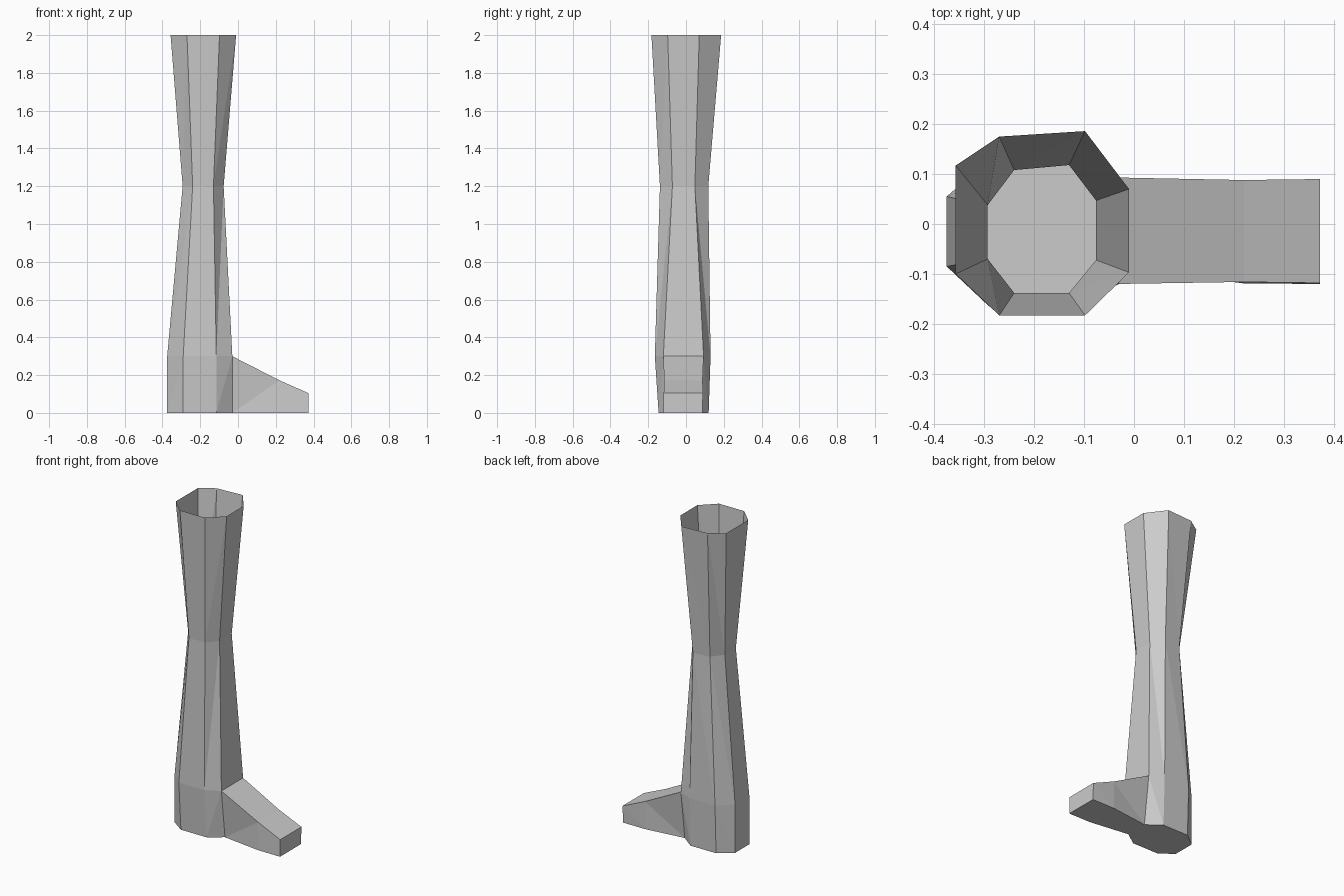
import bpy, bmesh

if "Cube" in bpy.data.objects:
    bpy.data.objects.remove(bpy.data.objects["Cube"])

bm = bmesh.new()


def ring(z, pts):
    return [bm.verts.new((x, y, z)) for x, y in pts]


def quad(a, b, c, d):
    # quad split along the a-c diagonal
    bm.faces.new((a, b, c))
    bm.faces.new((a, c, d))


def octagon(xs, ys):
    # xs: heel to shin columns; ys: back and front values, from shin around to shin
    x0, x1, x2, x3 = xs
    return list(zip((x3, x2, x1, x0, x0, x1, x2, x3), ys))


# Leg rings: sole, ankle, waist and open top
rings = [
    ring(0.0, octagon((-.375, -.29, -.115, -.03), (.055, .12, .12, .055, -.085, -.145, -.145, -.085))),
    ring(0.3, octagon((-.375, -.29, -.115, -.03), (.093, .13, .13, .055, -.085, -.165, -.165, -.12))),
    ring(1.2, octagon((-.293, -.24, -.13, -.076), (.047, .118, .108, .038, -.07, -.138, -.138, -.072))),
    ring(2.0, octagon((-.357, -.27, -.098, -.01), (.07, .186, .175, .117, -.10, -.183, -.183, -.097))),
]

# Leg walls, leaving the front panel below the ankle open for the foot
for level, (lo, hi) in enumerate(zip(rings, rings[1:])):
    for i in range(8):
        j = (i + 1) % 8
        if level == 0 and i == 7:
            continue
        if i < 4:
            quad(lo[j], hi[j], hi[i], lo[i])
        else:
            quad(lo[i], lo[j], hi[j], hi[i])

# Sole under the leg
bm.faces.new(rings[0])


# Foot cross-sections: top back, top front, bottom front, bottom back
def section(x, z, top, bottom):
    pts = ((top[0], z), (top[1], z), (bottom[1], 0), (bottom[0], 0))
    return [bm.verts.new((x, y, h)) for y, h in pts]


sections = [
    [rings[1][0], rings[1][7], rings[0][7], rings[0][0]],
    section(.22, .172, (.088, -.116), (.086, -.119)),
    section(.372, .105, (.09, -.118), (.086, -.12)),
]
for a, b in zip(sections, sections[1:]):
    quad(a[0], a[1], b[1], b[0])
    quad(a[2], b[2], b[1], a[1])
    quad(a[2], a[3], b[3], b[2])
    quad(a[3], a[0], b[0], b[3])
bm.faces.new(sections[-1])

bmesh.ops.recalc_face_normals(bm, faces=bm.faces)
mesh = bpy.data.meshes.new("boot")
bm.to_mesh(mesh)
bm.free()
boot = bpy.data.objects.new("boot", mesh)
bpy.context.collection.objects.link(boot)
